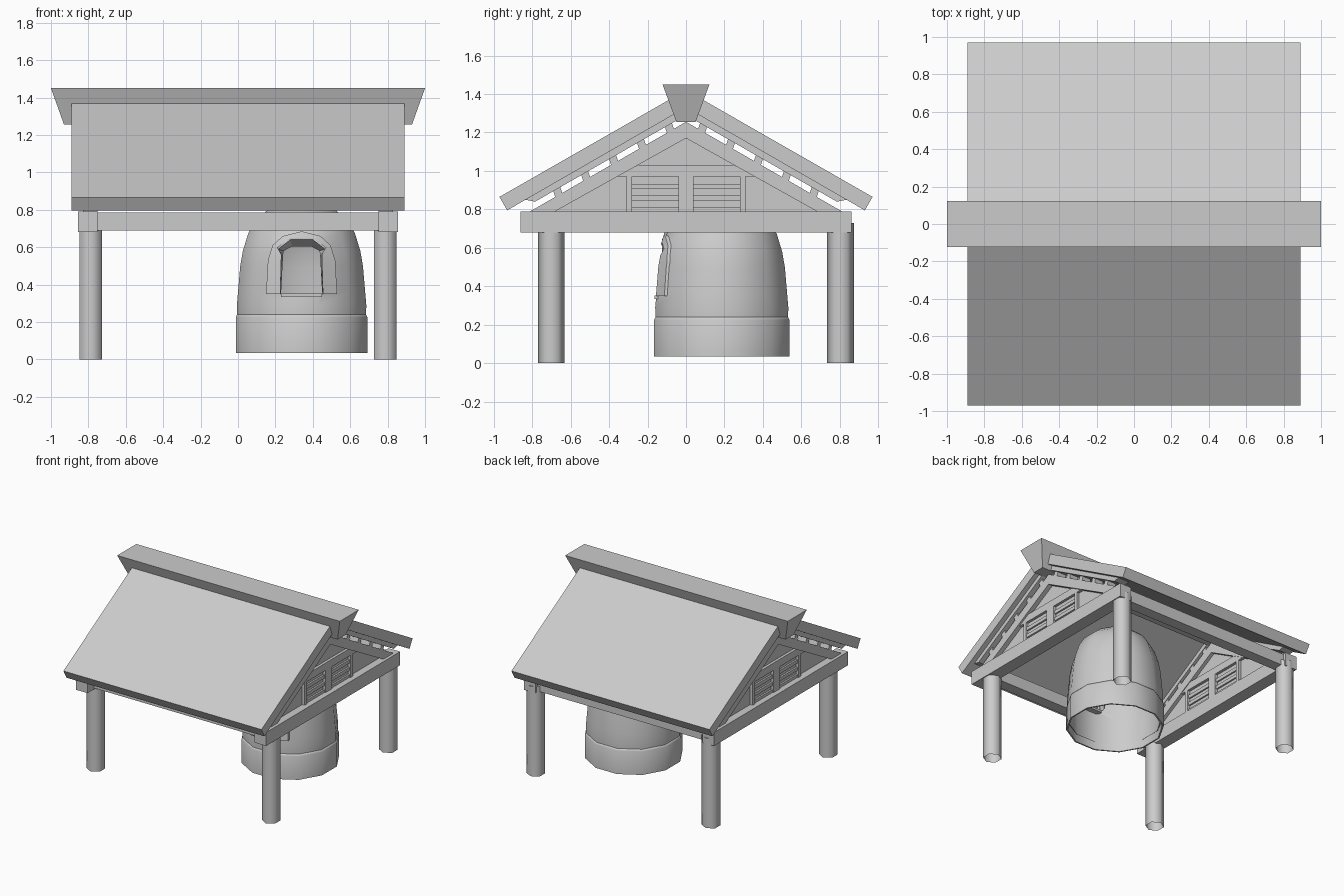
import bpy
import bmesh
import math

cube = bpy.data.objects.get("Cube")
if cube:
    bpy.data.objects.remove(cube, do_unlink=True)

grey = bpy.data.materials.new("plain_grey")
grey.use_nodes = True
colour = (0.6, 0.6, 0.6, 1)
grey.diffuse_color = colour
for node in grey.node_tree.nodes:
    if node.type == "BSDF_PRINCIPLED":
        node.inputs["Base Color"].default_value = colour


def finish(name, bm, smooth=False):
    bmesh.ops.recalc_face_normals(bm, faces=bm.faces)
    mesh = bpy.data.meshes.new(name)
    bm.to_mesh(mesh)
    bm.free()
    mesh.materials.append(grey)
    obj = bpy.data.objects.new(name, mesh)
    bpy.context.collection.objects.link(obj)
    if smooth:
        bpy.ops.object.select_all(action="DESELECT")
        obj.select_set(True)
        bpy.context.view_layer.objects.active = obj
        bpy.ops.object.shade_smooth_by_angle(angle=math.radians(65))
    return obj


def loft(name, first, second):
    """Solid between two matching outlines."""
    bm = bmesh.new()
    a = [bm.verts.new(p) for p in first]
    b = [bm.verts.new(p) for p in second]
    bm.faces.new(a)
    bm.faces.new(b[::-1])
    n = len(a)
    for i in range(n):
        bm.faces.new((a[i], b[i], b[(i + 1) % n], a[(i + 1) % n]))
    return finish(name, bm)


def prism_x(name, outline, x0, x1):
    return loft(name, [(x0, y, z) for y, z in outline], [(x1, y, z) for y, z in outline])


def prism_y(name, outline, y0, y1):
    return loft(name, [(x, y0, z) for x, z in outline], [(x, y1, z) for x, z in outline])


def box(name, x0, x1, y0, y1, z0, z1):
    return prism_x(name, [(y0, z0), (y1, z0), (y1, z1), (y0, z1)], x0, x1)


def lathe(name, profile, centre, sides):
    """Turned shape with flats facing x; profile of (half width, z), zero closes to a point."""
    bm = bmesh.new()
    rings = []
    for half_width, z in profile:
        r = half_width / math.cos(math.pi / sides)
        count = sides if r else 1
        rings.append([bm.verts.new((centre[0] + r * math.cos(math.tau * (i + 0.5) / sides),
                                    centre[1] + r * math.sin(math.tau * (i + 0.5) / sides), z))
                      for i in range(count)])
    for a, b in zip(rings, rings[1:]):
        for i in range(sides):
            j = (i + 1) % sides
            corners = [a[i % len(a)], a[j % len(a)], b[j % len(b)], b[i % len(b)]]
            bm.faces.new(list(dict.fromkeys(corners)))
    bmesh.ops.remove_doubles(bm, verts=bm.verts, dist=0.0001)
    return finish(name, bm, True)


def boolean(obj, cutter, operation):
    mod = obj.modifiers.new(operation.lower(), "BOOLEAN")
    mod.object = cutter
    mod.operation = operation
    mod.solver = "EXACT"
    cutter.hide_render = True
    cutter.hide_viewport = True


# Roof: a thick folded slab and a flared ridge cap
SLOPE = 0.575
prism_x("roof", [(-0.97, 0.865), (0, 1.42), (0.97, 0.865),
                 (0.93, 0.795), (0, 1.33), (-0.93, 0.795)], -0.89, 0.89)
loft("ridge_cap",
     [(-0.93, -0.05, 1.255), (0.93, -0.05, 1.255), (0.93, 0.05, 1.255), (-0.93, 0.05, 1.255)],
     [(-1, -0.122, 1.45), (1, -0.122, 1.45), (1, 0.122, 1.45), (-1, 0.122, 1.45)])

# Gable ends, the same on both sides
for side, label in ((1, "left"), (-1, "right")):
    def gx(a, b):
        return sorted((side * a, side * b))

    prism_x(label + "_barge_rafters", [(-0.835, 0.85), (0, 1.332), (0.835, 0.85),
                                       (0.785, 0.84), (0, 1.29), (-0.785, 0.84)], *gx(0.75, 0.85))
    box(label + "_tie_beam", *gx(0.75, 0.855), -0.86, 0.86, 0.68, 0.79)
    prism_x(label + "_gable_panel", [(-0.7, 0.785), (0.7, 0.785), (0, 1.19)], *gx(0.778, 0.793))
    prism_x(label + "_gable_rafters", [(-0.81, 0.79), (0, 1.255), (0.81, 0.79),
                                       (0.68, 0.79), (0, 1.17), (-0.68, 0.79)], *gx(0.75, 0.83))
    prism_x(label + "_collar_beam", [(-0.36, 0.97), (0.36, 0.97), (0.25, 1.03), (-0.25, 1.03)],
            *gx(0.755, 0.815))
    for post, (y0, y1) in enumerate([(-0.31, -0.28), (-0.04, 0.04), (0.28, 0.31)]):
        box(f"{label}_vent_post_{post}", *gx(0.755, 0.815), y0, y1, 0.79, 0.97)
    for half in (-1, 1):
        ya, yb = sorted((half * 0.04, half * 0.28))
        for k in range(3):
            z = 0.785 + k * 0.06
            box(f"{label}_vent_slat_{half}_{k}", *gx(0.765, 0.807), ya, yb, z, z + 0.028)
        # Spacer blocks between gable rafters and barge rafters
        for k in range(5):
            y = 0.66 - k * 0.145
            z = 1.255 - y * SLOPE
            outline = [(half * (y + dy), z + dz - dy * SLOPE) for dy, dz in
                       ((0.018, -0.005), (-0.018, -0.005), (-0.004, 0.045), (0.032, 0.045))]
            prism_x(f"{label}_spacer_{half}_{k}", outline, *gx(0.755, 0.83))

    # Six-sided posts, open at the foot
    for place, y, top in (("front", -0.7, 0.69), ("back", 0.803, 0.73)):
        lathe(f"{label}_{place}_post", [(0.06, 0), (0.06, top), (0, top)], (side * 0.788, y), 6)

for place, y in (("front", -0.73), ("back", 0.79)):
    box(place + "_long_beam", -0.76, 0.76, y - 0.045, y + 0.045, 0.688, 0.785)

# Domed bell with a thin wall and an open underside
CX, CY, SIDES = 0.34, 0.186, 12
outer = [(0.342, 0.1), (0.345, 0.24), (0.346, 0.29), (0.34, 0.36), (0.328, 0.5), (0.314, 0.58),
         (0.285, 0.675), (0.245, 0.745), (0.18, 0.8), (0.09, 0.825), (0, 0.83)]
inner = [(max(r - 0.01, 0), z - 0.008) for r, z in outer]
dome = lathe("dome", inner[::-1] + outer, (CX, CY), SIDES)
lathe("base_band", [(0.341, 0.035), (0.352, 0.035), (0.352, 0.225), (0.345, 0.24),
                    (0.341, 0.24), (0.341, 0.035)], (CX, CY), SIDES)

# Arched surround hugging the dome, with an opening cut through both
arch = [(-0.19, 0.35), (-0.18, 0.53), (-0.155, 0.61), (-0.1, 0.66), (0, 0.685)]
arch += [(-x, z) for x, z in arch[-2::-1]]
door = [(-0.114, 0.35), (-0.108, 0.56), (-0.125, 0.59), (-0.06, 0.64)]
door += [(-x, z) for x, z in door[::-1]]
surround = lathe("door_surround", [(0, 0.27)] + [(r + 0.012 if r else 0, z + 0.008)
                                                for r, z in outer[2:]], (CX, CY), SIDES)
arch_cutter = prism_y("arch_cutter", [(CX + x, z) for x, z in arch], -0.4, 0.02)
hollow = lathe("hollow_cutter", [(0, 0.2)] + inner[1:], (CX, CY), SIDES)
door_cutter = prism_y("door_cutter", [(CX + x, z) for x, z in door], -0.5, 0.1)
boolean(surround, arch_cutter, "INTERSECT")
boolean(surround, hollow, "DIFFERENCE")
boolean(surround, door_cutter, "DIFFERENCE")
boolean(dome, door_cutter, "DIFFERENCE")
box("door_sill", CX - 0.11, CX + 0.11, -0.165, -0.1, 0.335, 0.352)


# Reveal lining that narrows towards the inside of the opening
def reveal(points, y):
    rim = [(x * 1.06, z + 0.008) for x, z in points]
    return [(CX + x, y, z) for x, z in rim + points[::-1]]


narrow = [(-0.11, 0.35), (-0.099, 0.56), (-0.096, 0.58), (-0.05, 0.605)]
narrow += [(-x, z) for x, z in narrow[::-1]]
loft("door_reveal", reveal(door, -0.125), reveal(narrow, -0.07))
